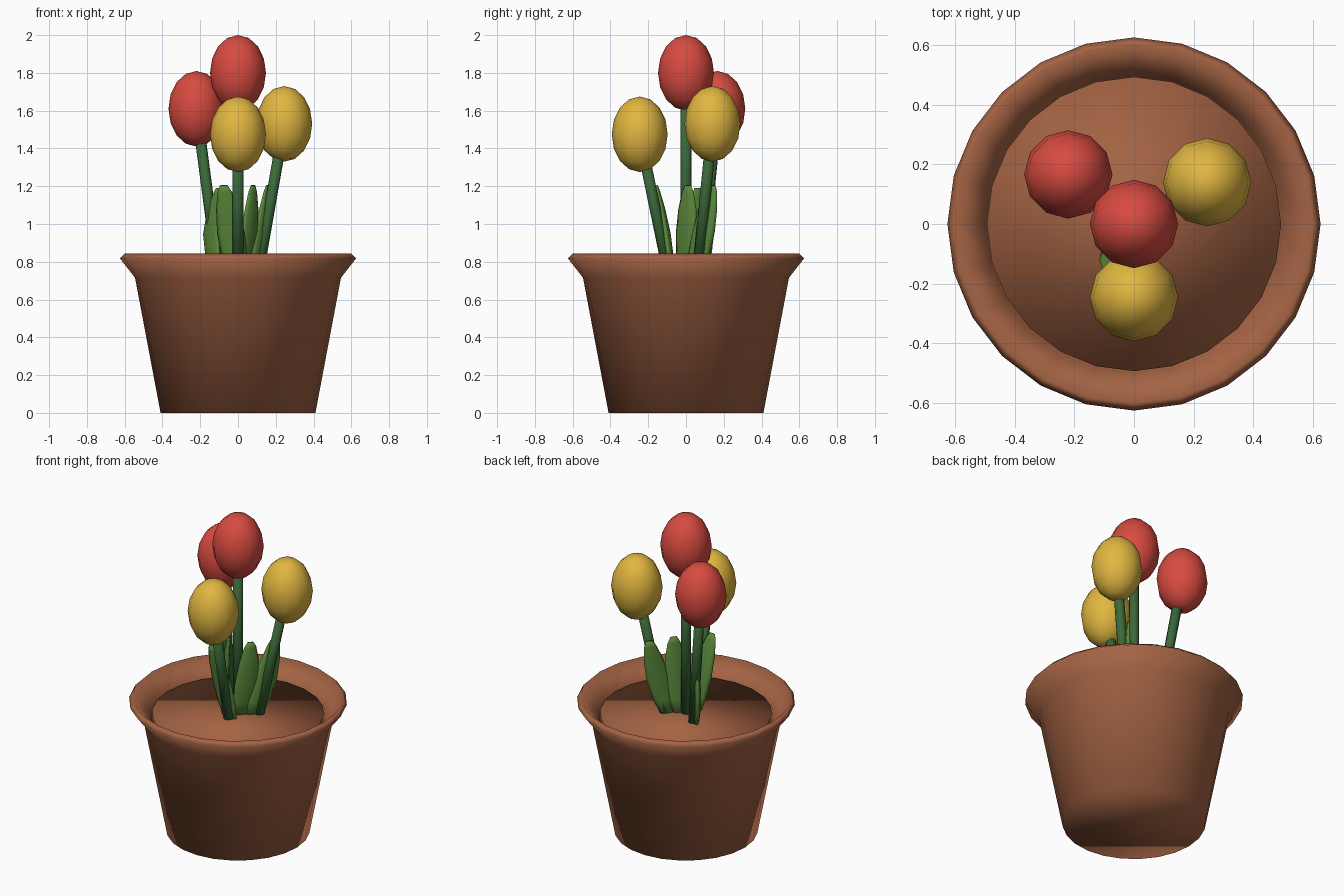
import bpy, bmesh, math
from mathutils import Vector, Matrix

old = bpy.data.objects.get("Cube")
if old:
    bpy.data.objects.remove(old, do_unlink=True)


def material(name, rgb):
    m = bpy.data.materials.new(name)
    m.use_nodes = True
    m.diffuse_color = (*rgb, 1)
    m.node_tree.nodes["Principled BSDF"].inputs["Base Color"].default_value = (*rgb, 1)
    return m


CLAY = material("terracotta", (0.37, 0.125, 0.057))
RED = material("red_petal", (0.68, 0.07, 0.052))
YELLOW = material("yellow_petal", (0.75, 0.47, 0.052))
LEAF = material("leaf_green", (0.10, 0.25, 0.043))
STEM = material("stem_green", (0.045, 0.14, 0.04))


def finish(name, bm, mat):
    bmesh.ops.recalc_face_normals(bm, faces=bm.faces)
    for f in bm.faces:
        f.smooth = True
    mesh = bpy.data.meshes.new(name)
    bm.to_mesh(mesh)
    bm.free()
    mesh.materials.append(mat)
    obj = bpy.data.objects.new(name, mesh)
    bpy.context.collection.objects.link(obj)
    return obj


def loft(name, rings, mat):
    """Skin a list of point rings and cap both ends."""
    bm = bmesh.new()
    loops = [[bm.verts.new(p) for p in ring] for ring in rings]
    n = len(loops[0])
    for a, b in zip(loops, loops[1:]):
        for i in range(n):
            j = (i + 1) % n
            bm.faces.new((a[i], a[j], b[j], b[i]))
    bm.faces.new(loops[0])
    bm.faces.new(loops[-1])
    return finish(name, bm, mat)


def ring(center, u, v, n):
    steps = [2 * math.pi * i / n for i in range(n)]
    return [center + u * math.cos(a) + v * math.sin(a) for a in steps]


X, Y, Z = Vector((1, 0, 0)), Vector((0, 1, 0)), Vector((0, 0, 1))


def lathe(name, profile, n, mat):
    return loft(name, [ring(Z * z, X * r, Y * r, n) for r, z in profile], mat)


# Pot with flared rim, and the soil inside it
lathe("pot", [(0.41, 0), (0.545, 0.715), (0.625, 0.818), (0.60, 0.843),
              (0.50, 0.735), (0.47, 0.6)], 24, CLAY)
lathe("soil", [(0.47, 0.66), (0.493, 0.745)], 24, CLAY)


def flower(name, base, head, mat):
    base, head = Vector(base), Vector(head)
    axis = (head - base).normalized()
    u = axis.cross(Y).normalized()
    v = axis.cross(u)
    r = 0.029
    loft(name + "_stem", [ring(p, u * r, v * r, 8) for p in (base, head)], STEM)
    bm = bmesh.new()
    bmesh.ops.create_uvsphere(bm, u_segments=12, v_segments=8, radius=1,
                              matrix=Matrix.Translation(head) @ Matrix.Diagonal((0.148, 0.148, 0.2, 1)))
    finish(name + "_bloom", bm, mat)


# Flowers
flower("middle_flower", (0, 0, 0.7), (0, 0, 1.8), RED)
flower("right_back_flower", (-0.1, 0.075, 0.7), (-0.22, 0.166, 1.61), RED)
flower("left_flower", (0.1, 0.058, 0.7), (0.245, 0.14, 1.53), YELLOW)
flower("front_flower", (0, -0.085, 0.7), (0, -0.245, 1.475), YELLOW)


def leaf(name, base, tip, wide, bow):
    """Flattened blade from base to tip, bowed sideways in its middle."""
    base, tip, bow = Vector(base), Vector(tip), Vector(bow)
    wide = Vector(wide).normalized()
    thick = wide.cross(tip - base).normalized()
    outline = [(0, 0.045), (0.25, 0.068), (0.5, 0.074), (0.75, 0.06), (0.93, 0.038), (1, 0.02)]
    rings = []
    for t, w in outline:
        c = base.lerp(tip, t) + bow * math.sin(math.pi * t)
        rings.append(ring(c, wide * w, thick * w * 0.28, 8))
    loft(name, rings, LEAF)


# Leaves, one beside each stem
leaf("front_leaf", (0.0, -0.07, 0.7), (-0.075, -0.155, 1.205), (1, -0.1, 0), (0, 0.01, 0))
leaf("middle_leaf", (0.02, 0.0, 0.7), (0.08, 0.01, 1.205), (0.6, 0.8, 0), (0.01, 0, 0))
leaf("left_leaf", (0.075, 0.04, 0.7), (0.16, 0.14, 1.205), (0.55, 0.83, 0), (0.01, 0, 0))
leaf("right_leaf", (-0.11, 0.055, 0.7), (-0.105, 0.06, 1.19), (-0.57, 0.82, 0), (-0.035, 0.03, 0))
